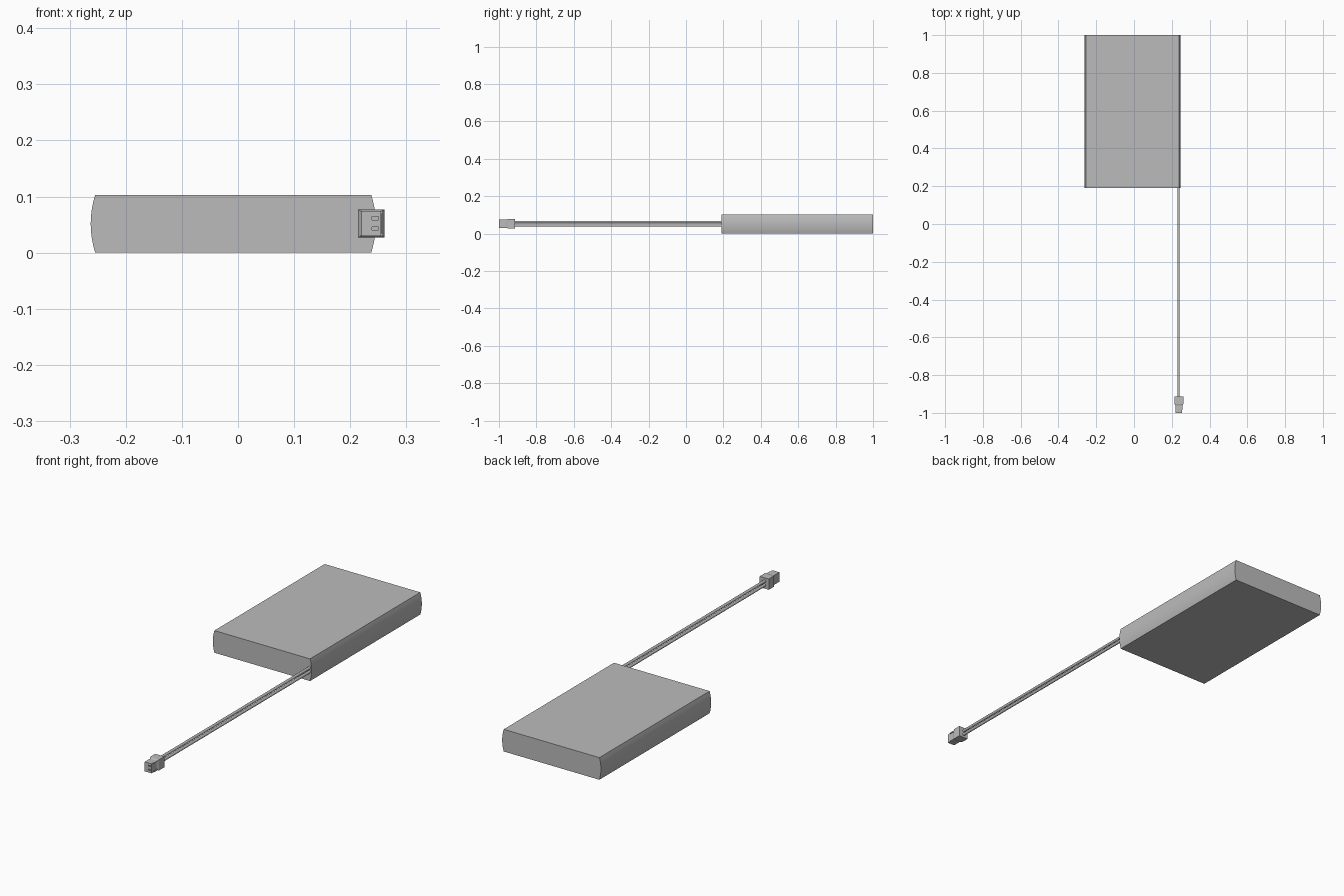
import bpy, bmesh, math
from mathutils import Vector

if "Cube" in bpy.data.objects:
    bpy.data.objects.remove(bpy.data.objects["Cube"], do_unlink=True)

grey = bpy.data.materials.new("plain grey")
grey.use_nodes = True
grey.diffuse_color = (0.5, 0.5, 0.5, 1)
grey.node_tree.nodes["Principled BSDF"].inputs["Base Color"].default_value = (0.5, 0.5, 0.5, 1)


def prism(name, profile, y0, y1, smooth=False):
    """Extrude an x-z profile along y."""
    bm = bmesh.new()
    face = bm.faces.new([bm.verts.new((x, y0, z)) for x, z in profile])
    new = bmesh.ops.extrude_face_region(bm, geom=[face])["geom"]
    bmesh.ops.translate(bm, vec=(0, y1 - y0, 0),
                        verts=[v for v in new if isinstance(v, bmesh.types.BMVert)])
    bmesh.ops.recalc_face_normals(bm, faces=bm.faces)
    mesh = bpy.data.meshes.new(name)
    bm.to_mesh(mesh)
    bm.free()
    mesh.materials.append(grey)
    obj = bpy.data.objects.new(name, mesh)
    bpy.context.collection.objects.link(obj)
    if smooth:
        bpy.ops.object.select_all(action="DESELECT")
        obj.select_set(True)
        bpy.context.view_layer.objects.active = obj
        bpy.ops.object.shade_smooth_by_angle(angle=math.radians(35))
    return obj


def rect(x0, x1, z0, z1):
    return [(x0, z0), (x1, z0), (x1, z1), (x0, z1)]


# Flat cell with gently bulging long sides
height, half, bulge, mid_x, steps = 0.103, 0.246, 0.008, -0.0085, 12
side = [(half + bulge * (1 - (2 * i / steps - 1) ** 2), height * i / steps)
        for i in range(steps + 1)]
outline = [(mid_x + x, z) for x, z in side] + [(mid_x - x, z) for x, z in reversed(side)]
prism("battery_body", outline, 0.19, 1.0, smooth=True)

# Pair of straight leads
wire_x, wire_heights, radius = 0.2355, (0.043, 0.0615), 0.0065
for label, z in zip(("lower", "upper"), wire_heights):
    ring = [(wire_x + radius * math.cos(math.tau * i / 20),
             z + radius * math.sin(math.tau * i / 20)) for i in range(20)]
    prism(label + "_wire", ring, -0.93, 0.2, smooth=True)

# Connector: wide rear collar tapering towards the plug
collar = prism("connector_collar", rect(0.214, 0.261, 0.027, 0.077), -0.952, -0.914)
centre = Vector((0.2375, 0, 0.052))
taper = prism("connector_taper", rect(0.214, 0.261, 0.027, 0.077), -0.962, -0.952)
for v in taper.data.vertices:
    if v.co.y < -0.957:
        v.co.x = centre.x + (v.co.x - centre.x) * 0.75
        v.co.z = centre.z + (v.co.z - centre.z) * 0.86

# Plug nose with contact slots
nose = prism("connector_nose", rect(0.220, 0.255, 0.030, 0.074), -1.0, -0.955)
for label, z in zip(("lower", "upper"), wire_heights):
    cutter = prism(label + "_slot_cutter", rect(0.239, 0.250, z - 0.003, z + 0.003), -1.02, -0.975)
    cutter.hide_render = True
    cutter.hide_set(True)
    cutter.hide_viewport = True
    cut = nose.modifiers.new(label + "_slot", "BOOLEAN")
    cut.operation = "DIFFERENCE"
    cut.solver = "EXACT"
    cut.object = cutter

# Guide rails along the nose
for label, z0, z1 in (("lower", 0.030, 0.035), ("upper", 0.069, 0.074)):
    prism(label + "_guide_rail", rect(0.254, 0.258, z0, z1), -0.985, -0.950)
